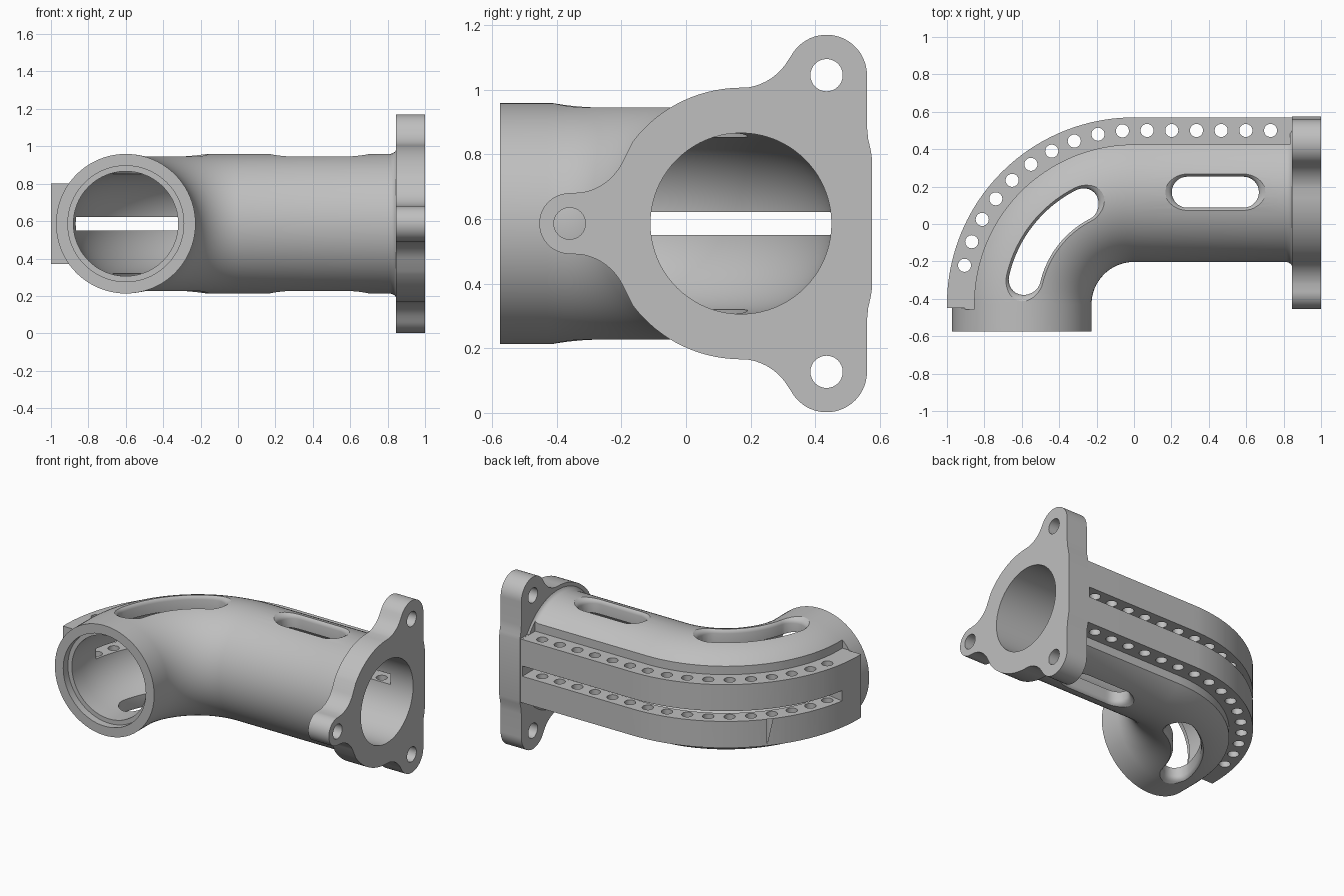
import bpy, bmesh, math
from mathutils import Vector

if "Cube" in bpy.data.objects:
    bpy.data.objects.remove(bpy.data.objects["Cube"])

BEND = 0.6                      # bend radius of the pipe axis
ARC = BEND * math.pi / 2        # length of the bend
MID = 0.586                     # height of the axis
AXIS_Y = 0.17
BORE = 0.28
PIPE = 0.373

metal = bpy.data.materials.new("grey_metal")
metal.use_nodes = True
colour = (0.52, 0.52, 0.52, 1)
metal.diffuse_color = colour
metal.node_tree.nodes["Principled BSDF"].inputs["Base Color"].default_value = colour


def place(u, d, z):
    """Point at length u along the axis, d outward of the bend, z above it."""
    cy = AXIS_Y - BEND
    t = min(max(u / BEND, 0), math.pi / 2)
    r = BEND + d
    x = -r * math.cos(t) + max(u - ARC, 0)
    y = cy + r * math.sin(t) + min(u, 0)
    return Vector((x, y, MID + z))


def loft(name, rings):
    """Closed solid through a list of equal-length rings."""
    bm = bmesh.new()
    loops = [[bm.verts.new(p) for p in ring] for ring in rings]
    n = len(loops[0])
    for a, b in zip(loops, loops[1:]):
        for i in range(n):
            j = (i + 1) % n
            bm.faces.new((a[i], a[j], b[j], b[i]))
    bm.faces.new(loops[0])
    bm.faces.new(loops[-1])
    bmesh.ops.recalc_face_normals(bm, faces=bm.faces[:])
    mesh = bpy.data.meshes.new(name)
    bm.to_mesh(mesh)
    bm.free()
    mesh.materials.append(metal)
    ob = bpy.data.objects.new(name, mesh)
    bpy.context.scene.collection.objects.link(ob)
    return ob


def bend_stations(u0, u1, steps=40):
    inner = [ARC * i / steps for i in range(steps + 1)]
    return [u0] + [u for u in inner if u0 < u < u1] + [u1]


def circle(r, n=80):
    return [(r * math.cos(2 * math.pi * i / n), r * math.sin(2 * math.pi * i / n)) for i in range(n)]


def tube(name, before, after):
    """Round sweep: (length, radius) pairs before and after the bend."""
    mid = [(u, before[-1][1]) for u in bend_stations(0, ARC)[1:-1]]
    return loft(name, [[place(u, d, z) for d, z in circle(r)] for u, r in before + mid + after])


def bar(name, u0, u1, d0, d1, z0, z1):
    section = [(d0, z0), (d1, z0), (d1, z1), (d0, z1)]
    return loft(name, [[place(u, d, z) for d, z in section] for u in bend_stations(u0, u1)])


def slot(name, u0, u1, half):
    """Round-ended slot through top and bottom with a flared lip."""
    lip = [(0.335, 0), (0.346, 0.003), (0.355, 0.009), (0.363, 0.018), (0.37, 0.03), (0.4, 0.075)]
    levels = [(-z, g) for z, g in reversed(lip)] + lip
    rings = []
    for z, grow in levels:
        r = half + grow
        ring = []
        for centre, other, start in ((u1, u0, -90), (u0, u1, 90)):
            for i in range(17):
                a = math.radians(start + 180 * i / 16)
                ring.append((centre + r * math.cos(a), r * math.sin(a)))
            side = r if start < 0 else -r
            ring += [(centre + (other - centre) * i / 16, side) for i in range(1, 16)]
        rings.append([place(u, d, z) for u, d in ring])
    return loft(name, rings)


def rod_z(name, u, d, r):
    c = place(u, d, 0)
    return loft(name, [[c + Vector((x, y, z)) for x, y in circle(r, 28)] for z in (-0.5, 0.5)])


def rod_x(name, y, z, r, n=32):
    return loft(name, [[Vector((x, y + a, z + b)) for a, b in circle(r, n)] for x in (0.7, 1.1)])


def combine(target, tool, operation="DIFFERENCE"):
    mod = target.modifiers.new("bool", "BOOLEAN")
    mod.object = tool
    mod.operation = operation
    mod.solver = "EXACT"
    bpy.context.view_layer.objects.active = target
    bpy.ops.object.modifier_apply(modifier=mod.name)
    bpy.data.objects.remove(tool)


# Pipe with a small fillet where it meets the flange
END = ARC + 0.85
pipe = tube("curved_pipe", [(-0.145, PIPE), (0, PIPE)],
            [(ARC, PIPE), (ARC + 0.815, PIPE), (ARC + 0.83, PIPE + 0.005),
             (ARC + 0.84, PIPE + 0.013), (END, PIPE + 0.03)])

# Outer rail, with flat ledges cut into the pipe above and below it
combine(pipe, bar("rail", -0.02, END, 0.2, 0.4, -0.216, 0.216), "UNION")
for z0, z1 in ((0.215, 0.5), (-0.5, -0.215)):
    combine(pipe, bar("ledge", -0.026, ARC + 0.835, 0.255, 0.5, z0, z1))

# Bore with a wider mouth
combine(pipe, tube("bore", [(-0.2, 0.31), (-0.095, 0.31), (-0.095, BORE), (0, BORE)],
                   [(ARC, BORE), (END + 0.05, BORE)]))

# Long groove between the rail halves, open to the bore
combine(pipe, bar("groove", math.radians(9.5) * BEND, ARC + 0.83, 0.1, 0.5, -0.035, 0.035))

# Slots in the top and bottom walls
combine(pipe, slot("bend_slot", 0.136, 0.66, 0.085))
combine(pipe, slot("straight_slot", ARC + 0.285, ARC + 0.585, 0.083))

# Row of holes through the rail
ROW = 0.33
for i in range(16):
    w = 0.73 - 0.132 * i
    u = ARC + (w if w > 0 else w * BEND / (BEND + ROW))
    combine(pipe, rod_z("rail_hole", u, ROW, 0.035))


# Flange: half outline in (y, height above axis), mirrored
def arc(cy, cz, r, a0, a1, n=16):
    angles = [math.radians(a0 + (a1 - a0) * i / n) for i in range(n + 1)]
    return [(cy + r * math.cos(a), cz + r * math.sin(a)) for a in angles]


EAR_Y, EAR_Z = 0.435, 0.459
half = arc(-0.36, 0, 0.094, 180, 88)
half += arc(-0.35, 0.264, 0.17, -80, -27, 10)
half += arc(AXIS_Y, 0, 0.42, 143, 94, 14)
half += arc(0.165, 0.595, 0.176, -80, -30, 8)
half += arc(EAR_Y, EAR_Z, 0.125, 152, 0, 24)
half += [(0.56, 0.3), (0.564, 0.26), (0.571, 0.23), (0.575, 0.205)]
outline = half + [(y, -z) for y, z in reversed(half[1:])]
flange = loft("flange", [[Vector((x, y, MID + z)) for y, z in outline] for x in (0.845, 1.0)])
combine(flange, rod_x("flange_bore", AXIS_Y, MID, BORE, 80))
for y, z, r in ((EAR_Y, EAR_Z, 0.05), (EAR_Y, -EAR_Z, 0.05), (-0.36, 0, 0.049)):
    combine(flange, rod_x("bolt_hole", y, MID + z, r))

# Smooth shading with sharp edges kept
for ob in (pipe, flange):
    bpy.ops.object.select_all(action="DESELECT")
    ob.select_set(True)
    bpy.context.view_layer.objects.active = ob
    bpy.ops.object.shade_smooth_by_angle(angle=math.radians(30))
